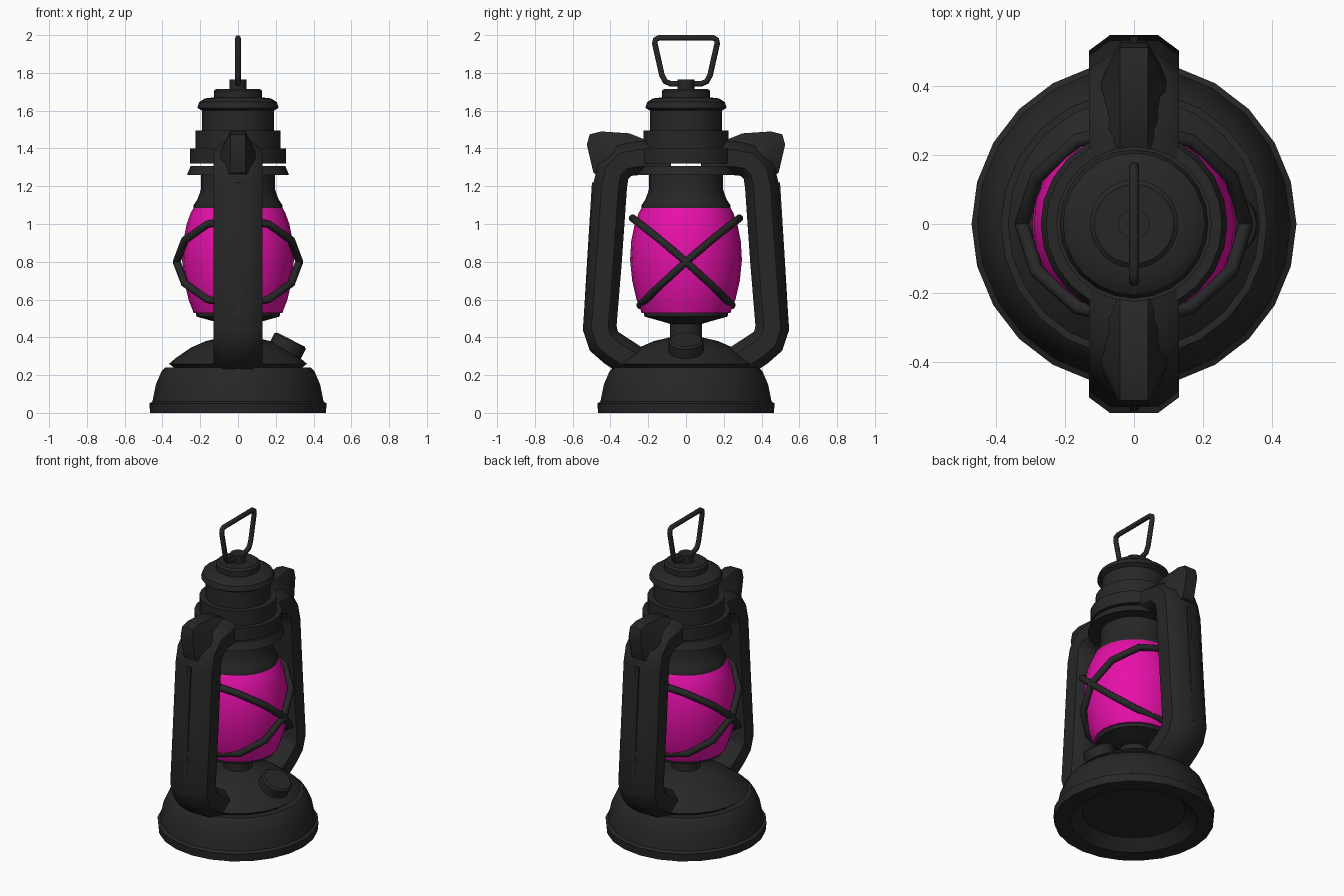
import bpy, bmesh, math
from mathutils import Vector

cube = bpy.data.objects.get("Cube")
if cube:
    bpy.data.objects.remove(cube, do_unlink=True)


def material(name, color):
    m = bpy.data.materials.new(name)
    m.use_nodes = True
    m.diffuse_color = color
    bsdf = m.node_tree.nodes["Principled BSDF"]
    bsdf.inputs["Base Color"].default_value = color
    bsdf.inputs["Roughness"].default_value = 0.6
    return m


black = material("black_metal", (0.02, 0.02, 0.02, 1))
pink = material("pink_glass", (0.8, 0.005, 0.4, 1))


def smooth(obj, angle):
    bpy.ops.object.select_all(action='DESELECT')
    obj.select_set(True)
    bpy.context.view_layer.objects.active = obj
    bpy.ops.object.shade_smooth_by_angle(angle=math.radians(angle))


def finish(name, bm, mat, angle=35):
    bmesh.ops.recalc_face_normals(bm, faces=bm.faces)
    me = bpy.data.meshes.new(name)
    bm.to_mesh(me)
    bm.free()
    me.materials.append(mat)
    obj = bpy.data.objects.new(name, me)
    bpy.context.collection.objects.link(obj)
    smooth(obj, angle)
    return obj


def loft(name, rings, mat, angle=35):
    """Skin a list of closed rings and cap both ends."""
    bm = bmesh.new()
    rows = [[bm.verts.new(p) for p in ring] for ring in rings]
    n = len(rows[0])
    for a, b in zip(rows, rows[1:]):
        for i in range(n):
            j = (i + 1) % n
            bm.faces.new((a[i], a[j], b[j], b[i]))
    bm.faces.new(rows[0])
    bm.faces.new(rows[-1])
    return finish(name, bm, mat, angle)


def lathe(name, profile, mat=black, n=24, angle=35):
    turns = [2 * math.pi * i / n for i in range(n)]
    return loft(name, [[(r * math.cos(t), r * math.sin(t), z) for t in turns]
                       for r, z in profile], mat, angle)


def wire(name, points, radius):
    cu = bpy.data.curves.new(name, 'CURVE')
    cu.dimensions = '3D'
    cu.bevel_depth = radius
    cu.bevel_resolution = 2
    sp = cu.splines.new('POLY')
    sp.points.add(len(points) - 1)
    for p, co in zip(sp.points, points):
        p.co = (*co, 1)
    sp.use_cyclic_u = True
    cu.materials.append(black)
    obj = bpy.data.objects.new(name, cu)
    bpy.context.collection.objects.link(obj)
    bpy.ops.object.select_all(action='DESELECT')
    obj.select_set(True)
    bpy.context.view_layer.objects.active = obj
    bpy.ops.object.convert(target='MESH')
    smooth(bpy.context.object, 50)


# Fuel tank base with a recessed underside, domed top and burner neck
lathe("tank_base", [(0.30, 0.06), (0.37, 0.0), (0.465, 0.0), (0.47, 0.05), (0.453, 0.06),
                    (0.435, 0.15), (0.405, 0.22), (0.385, 0.24), (0.34, 0.24), (0.365, 0.26),
                    (0.33, 0.29), (0.25, 0.345), (0.17, 0.38), (0.085, 0.40), (0.085, 0.50)])

# Tray that carries the globe
lathe("globe_tray", [(0.08, 0.47), (0.13, 0.485), (0.22, 0.51), (0.225, 0.535), (0.15, 0.545)])

# Glass globe
lathe("glass_globe", [(0.235, 0.53), (0.262, 0.60), (0.285, 0.70), (0.296, 0.81), (0.29, 0.91),
                      (0.272, 1.0), (0.25, 1.06), (0.232, 1.09)], pink)

# Collar and flange above the globe
lathe("globe_collar", [(0.235, 1.085), (0.235, 1.10), (0.215, 1.13), (0.197, 1.18), (0.197, 1.26),
                       (0.27, 1.26), (0.25, 1.308)])

# Stepped chimney with its cap and knob
lathe("chimney", [(0.255, 1.32), (0.255, 1.40), (0.225, 1.40), (0.225, 1.495), (0.19, 1.495),
                  (0.19, 1.60), (0.215, 1.615), (0.205, 1.645), (0.175, 1.665), (0.128, 1.67),
                  (0.128, 1.705), (0.115, 1.715), (0.045, 1.715), (0.045, 1.765)])

# Filler cap, tilted on the tank's left shoulder
cap = lathe("filler_cap", [(0.07, -0.07), (0.07, -0.02), (0.093, -0.02), (0.093, 0.035),
                           (0.082, 0.045)])
cap.location = (0.26, 0, 0.348)
cap.rotation_euler = (0, math.radians(27), 0)

# Side tubes: octagon swept along a bent path, with a wedge fin on the upper elbow
tube_path = [(0.28, 0.27), (0.38, 0.335), (0.435, 0.38), (0.457, 0.45), (0.43, 0.80),
             (0.402, 1.20), (0.385, 1.28), (0.33, 1.335), (0.24, 1.35), (0.08, 1.35)]
octagon = [(0.13, 0.045), (0.07, 0.09), (-0.07, 0.09), (-0.13, 0.045),
           (-0.13, -0.045), (-0.07, -0.09), (0.07, -0.09), (0.13, -0.045)]
# Each fin station: outer edge (y, z), then inner root (y, z)
fin_path = [(0.20, 1.44, 0.20, 1.38), (0.25, 1.46, 0.24, 1.38), (0.30, 1.48, 0.32, 1.36),
            (0.45, 1.49, 0.36, 1.34), (0.51, 1.475, 0.38, 1.32), (0.525, 1.42, 0.39, 1.28),
            (0.49, 1.27, 0.40, 1.22)]


def side_tube(side, label):
    pts = [Vector(p) for p in tube_path]
    rings = []
    for i, p in enumerate(pts):
        before = (p - pts[i - 1]).normalized() if i else Vector((0, 0))
        after = (pts[i + 1] - p).normalized() if i < len(pts) - 1 else Vector((0, 0))
        t = (before + after).normalized()
        across = Vector((t.y, -t.x))
        rings.append([(u, side * (p.x + across.x * v), p.y + across.y * v) for u, v in octagon])
    loft(label + "_side_tube", rings, black, 40)
    fin = [[(-0.04, side * a, b), (0.04, side * a, b), (0.11, side * c, d), (-0.11, side * c, d)]
           for a, b, c, d in fin_path]
    loft(label + "_tube_fin", fin, black, 40)
    # Raised seam down the outer face
    seam = [[(x, side * (y + off), z) for x, off in
             ((-0.02, -0.02), (0.02, -0.02), (0.012, 0.006), (-0.012, 0.006))]
            for y, z in ((0.54, 0.43), (0.518, 0.80), (0.492, 1.22))]
    loft(label + "_tube_seam", seam, black, 40)


side_tube(-1, "front")
side_tube(1, "back")

# Guard wires: two tilted hoops that cross at the sides of the globe
for side, label in ((1, "rising"), (-1, "falling")):
    hoop = []
    for i in range(12):
        a = math.tau * i / 12
        s = math.sin(a)
        hoop.append((0.325 * math.cos(a), side * s * (0.262 + 0.02 * s), 0.80 + 0.23 * s))
    wire(label + "_guard_hoop", hoop, 0.021)

# Carrying handle
half = [(0.145, 1.985), (0.162, 1.975), (0.165, 1.955), (0.128, 1.79), (0.11, 1.755), (0.08, 1.742)]
loop = half + [(-y, z) for y, z in reversed(half)]
wire("carrying_handle", [(0, y, z) for y, z in loop], 0.015)
